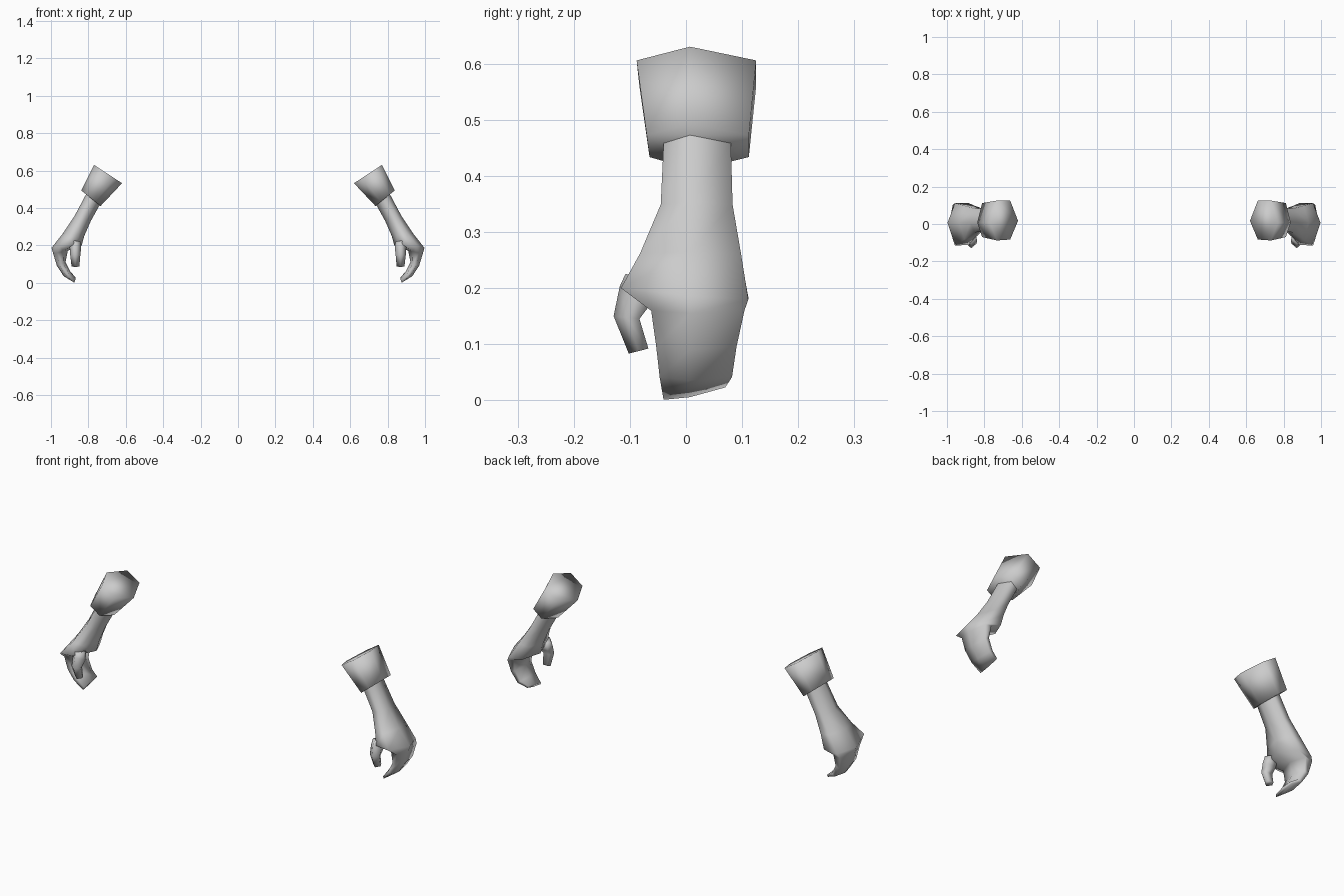
import bpy, bmesh

if "Cube" in bpy.data.objects:
    bpy.data.objects.remove(bpy.data.objects["Cube"])

gray = bpy.data.materials.new("light_gray")
gray.diffuse_color = (0.6, 0.6, 0.6, 1)
gray.use_nodes = True
gray.node_tree.nodes["Principled BSDF"].inputs["Base Color"].default_value = gray.diffuse_color


def section(outer, inner, y0, y1, tilt=0.0, mid=0.007):
    """Six-sided ring between an outer and an inner (x, z) point."""
    def pt(t, y):
        return (outer[0] + (inner[0] - outer[0]) * t, y,
                outer[1] + (inner[1] - outer[1]) * t + tilt * y)
    return [pt(0, mid), pt(.25, y0), pt(.72, y0 + .005),
            pt(1, mid + .01), pt(.72, y1), pt(.25, y1)]


def loft(name, rings, side):
    """Skin a closed tube through the rings; side mirrors it in x."""
    bm = bmesh.new()
    rows = [[bm.verts.new((x * side, y, z)) for x, y, z in r] for r in rings]
    n = len(rows[0])
    for a, b in zip(rows, rows[1:]):
        for i in range(n):
            j = (i + 1) % n
            bm.faces.new((a[i], a[j], b[j], b[i]))
    bm.faces.new(rows[0])
    bm.faces.new(rows[-1])
    bmesh.ops.recalc_face_normals(bm, faces=bm.faces)
    for f in bm.faces:
        f.smooth = True
    me = bpy.data.meshes.new(name)
    bm.to_mesh(me)
    bm.free()
    me.materials.append(gray)
    ob = bpy.data.objects.new(name, me)
    bpy.context.collection.objects.link(ob)


# flared sleeve cuff
cuff = [section((.77, .63), (.62, .532), -.088, .125),
        section((.838, .493), (.735, .41), -.07, .112)]

# forearm, palm and curled fingers in one skin
hand = [section((.79, .51), (.72, .465), -.04, .08),
        section((.815, .468), (.738, .418), -.04, .08),
        section((.875, .355), (.787, .33), -.045, .083),
        section((.935, .265), (.822, .25), -.082, .098),
        section((.997, .187), (.837, .197), -.116, .111, -.09),
        section((.988, .155), (.91, .172), -.062, .104),
        section((.968, .09), (.922, .11), -.053, .09),
        section((.932, .035), (.897, .06), -.047, .082),
        section((.878, .004), (.868, .023), -.04, .07, .2)]


def thumb_ring(x0, x1, yf, yb, zf, zb):
    """Five-sided ring with its ridge toward the front."""
    xm, ym, zm = (x0 + x1) / 2, (yf + yb) / 2, (zf + zb) / 2
    return [(xm, yf, zf), (x1, ym, zm), (x1 - .008, yb, zb),
            (x0 + .008, yb, zb), (x0, ym, zm)]


thumb = [thumb_ring(.842, .9, -.108, -.05, .225, .215),
         thumb_ring(.838, .9, -.118, -.06, .203, .175),
         thumb_ring(.843, .897, -.129, -.083, .15, .145),
         thumb_ring(.848, .89, -.102, -.067, .083, .092)]

for label, side in (("right", 1), ("left", -1)):
    loft(label + "_cuff", cuff, side)
    loft(label + "_hand", hand, side)
    loft(label + "_thumb", thumb, side)
